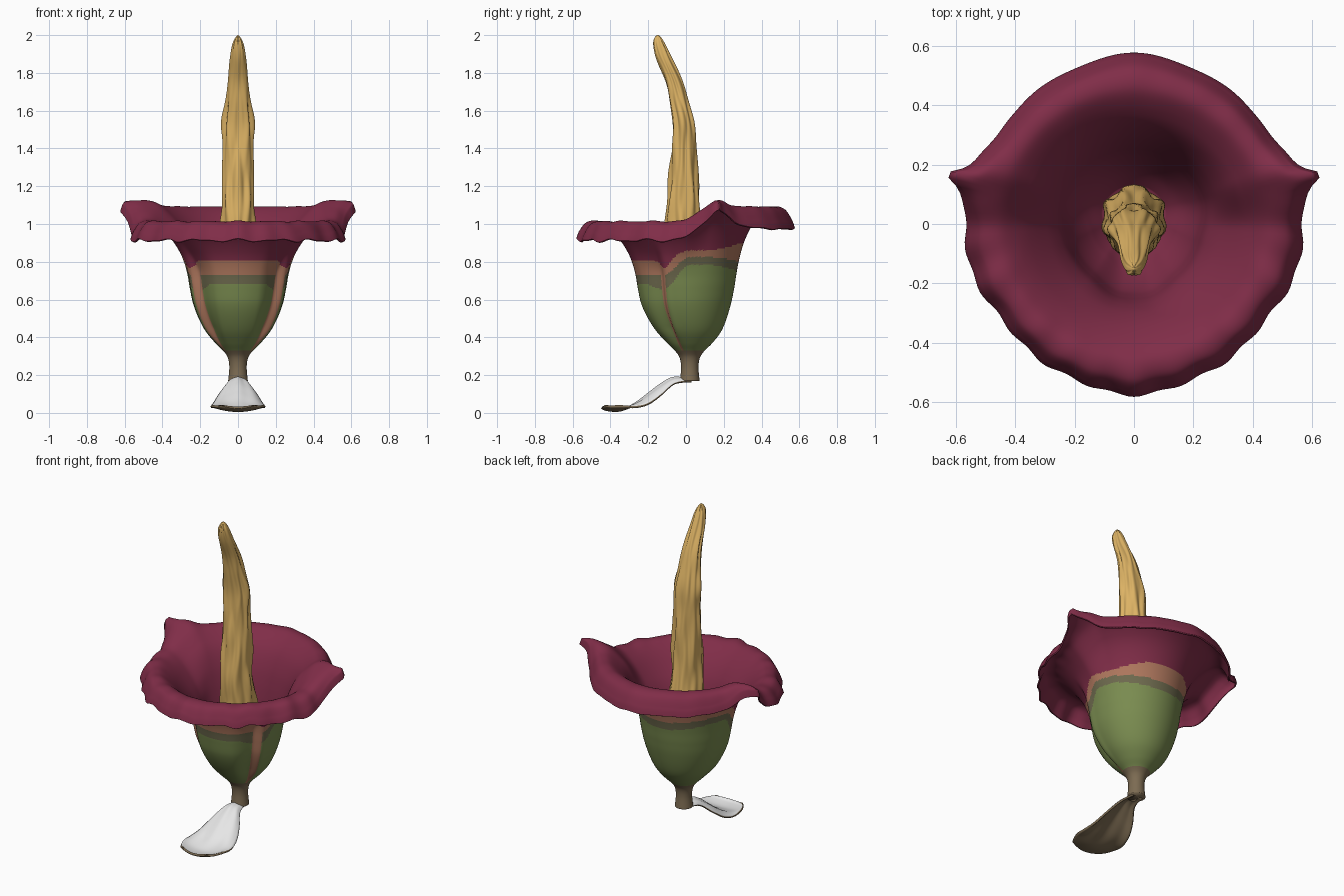
import bpy, math

if "Cube" in bpy.data.objects:
    bpy.data.objects.remove(bpy.data.objects["Cube"])

N = 180


def material(name, r, g, b):
    m = bpy.data.materials.new(name)
    lin = [((c / 255 + 0.055) / 1.055) ** 2.4 for c in (r, g, b)]
    m.diffuse_color = (*lin, 1)
    m.use_nodes = True
    m.node_tree.nodes["Principled BSDF"].inputs["Base Color"].default_value = m.diffuse_color
    return m


MAROON = material("maroon", 128, 45, 72)
GREEN = material("leaf green", 122, 140, 80)
PINK = material("dusty pink", 176, 120, 94)
BAND = material("olive brown", 110, 106, 78)
STEM = material("stem brown", 124, 107, 82)
GOLD = material("golden tan", 220, 178, 100)
WHITE = material("white", 230, 230, 230)


def smooth(a, b, x):
    t = min(1, max(0, (x - a) / (b - a)))
    return t * t * (3 - 2 * t)


def spline(pts, steps):
    """Smooth curve through points of any dimension."""
    out = []
    p = [pts[0]] + list(pts) + [pts[-1]]
    for i in range(1, len(p) - 2):
        a, b, c, d = p[i - 1:i + 3]
        for s in range(steps):
            t = s / steps
            out.append(tuple(0.5 * (2 * y + (z - x) * t + (2 * x - 5 * y + 4 * z - w) * t * t
                                    + (3 * y - x - 3 * z + w) * t ** 3)
                             for x, y, z, w in zip(a, b, c, d)))
    return out + [tuple(pts[-1])]


def make(name, verts, faces, mats, rule=None):
    me = bpy.data.meshes.new(name)
    me.from_pydata(verts, [], faces)
    for m in mats:
        me.materials.append(m)
    for p in me.polygons:
        p.use_smooth = True
        if rule:
            p.material_index = rule(p)
    ob = bpy.data.objects.new(name, me)
    bpy.context.collection.objects.link(ob)
    return ob


def loft(name, rings, mats, rule=None):
    n = len(rings[0])
    verts = [v for ring in rings for v in ring]
    faces = [(i * n + j, i * n + (j + 1) % n, (i + 1) * n + (j + 1) % n, (i + 1) * n + j)
             for i in range(len(rings) - 1) for j in range(n)]
    faces.append(tuple(reversed(range(n))))
    faces.append(tuple(range(len(verts) - n, len(verts))))
    return make(name, verts, faces, mats, rule)


# Flower cup with stem and curled rim: outer skin up, inner skin down
outer = spline([(.052, .17), (.046, .24), (.053, .29), (.075, .325), (.12, .37), (.17, .43),
                (.208, .5), (.238, .58), (.255, .66), (.267, .73), (.283, .79), (.308, .85),
                (.35, .915), (.405, .972), (.46, 1.003), (.515, .995), (.55, .95), (.566, .91)], 10)
inner = []
for i in range(len(outer) - 1, 0, -1):
    a, b = outer[i - 1], outer[min(i + 1, len(outer) - 1)]
    dr, dz = b[0] - a[0], b[1] - a[1]
    k = 0.01 / math.hypot(dr, dz)
    if outer[i][1] > .36:
        inner.append((outer[i][0] - dz * k, outer[i][1] + dr * k))


def backness(phi):
    return smooth(-.05, .4, -math.cos(phi))


def cup_point(r, z, phi, inside):
    deg = abs(math.degrees(math.atan2(math.sin(phi), math.cos(phi))))   # 0 front, 180 back
    w = min(1, max(0, (r - .38) / .18)) ** 1.5
    shift = 0.02 * (1 - smooth(.35, .6, z))
    z2 = z + .08 * backness(phi) * smooth(.68, .95, z) - .015 * w * w * smooth(110, 150, deg)
    # the front lobe is tucked behind the back lobe at a seam on each side
    body = smooth(.32, .46, z) * (1 - smooth(.74, .93, z))
    if inside:
        r2 = r - .024 * body * smooth(10, 40, deg) * (1 - smooth(75, 110, deg))
    else:
        tuck = smooth(25, 57, deg) * (1 - smooth(57, 66, deg))
        r2 = r + body * (.008 * math.exp(-((deg - 70) / 7) ** 2) - .028 * tuck)
    # slightly squared outline and wavy edge
    r2 -= w * .022 * math.sin(2 * phi) ** 2
    r2 += w * (.004 * math.cos(10 * phi) - .003 + .005 * math.cos(22 * phi) * (1 - smooth(100, 140, deg)))
    z2 += w * (.006 * math.cos(16 * phi) + .004 * math.cos(26 * phi)) * (1 - .6 * smooth(110, 140, deg))
    # pointed upturned side tips
    d = abs(deg - 105)
    r2 += w * w * .095 * math.exp(-(d / 3.4) ** 1.2)
    z2 += w * (.062 * math.exp(-(d / 13) ** 2) + .055 * w * w * math.exp(-(d / 3.6) ** 1.2))
    return (r2 * math.sin(phi), shift - r2 * math.cos(phi), z2)


rings = [[cup_point(r, z, 2 * math.pi * j / N, k >= len(outer)) for j in range(N)]
         for k, (r, z) in enumerate(outer + inner)]
outer_faces = (len(outer) - 1) * N


def cup_colour(p):
    x, y, z = p.center
    if p.index >= outer_faces:
        return 4 if p.index == outer_faces + len(inner) * N else 0
    if z < .33:
        return 4
    deg = math.degrees(math.atan2(abs(x), -y + 0.02 * (1 - smooth(.35, .6, z))))
    side = smooth(64, 95, deg)
    back = smooth(110, 170, deg)
    dip = .045 * math.exp(-((deg - 66) / 9) ** 2)
    if z > .81 + .05 * side + .04 * back - dip:
        return 0
    if z > .73 + .095 * side - .02 * back:
        return 2
    if 56 < deg < 66.5:
        return 2
    if z > .685 + .10 * side - .03 * back - .03 * smooth(30, 55, deg) * (1 - side):
        return 3
    return 1


loft("flower_cup", rings, [MAROON, GREEN, PINK, BAND, STEM], cup_colour)

# Central spike: z, centre y, half width x, half depth y
spike = spline([(.37, .015, .07, .07), (.55, .015, .105, .11), (.8, .008, .1, .108),
                (1.0, -.014, .087, .096), (1.2, -.012, .084, .08), (1.4, -.012, .078, .068),
                (1.53, -.014, .083, .06), (1.65, -.038, .066, .053), (1.76, -.066, .053, .047),
                (1.88, -.118, .041, .043), (1.95, -.142, .03, .034), (1.985, -.149, .015, .02),
                (2.0, -.15, .003, .004)], 9)
rings = []
for z, cy, wx, wy in spike:
    ring = []
    for j in range(96):
        a = 2 * math.pi * j / 96
        s = 1 + .06 * math.cos(6 * a) * math.sin(11 * z + .5) + .05 * math.cos(9 * a) \
            + .04 * math.cos(4 * a) * math.sin(21 * z) + .03 * math.cos(13 * a) * math.sin(15 * z)
        s -= .16 * smooth(1.15, 1.45, z) * math.exp(-(math.sin(a / 2) / .1) ** 2)   # front groove
        ring.append((wx * s * math.sin(a), cy - wy * s * math.cos(a), z))
    rings.append(ring)
loft("central_spike", rings, [GOLD])

# Drooping leaf at the foot: y, z, half width, edge drop
path = spline([(.03, .182, .038, .01), (-.06, .19, .058, .03), (-.13, .157, .102, .054),
               (-.2, .105, .132, .05), (-.27, .053, .145, .014), (-.35, .019, .137, -.022),
               (-.42, .022, .112, -.018), (-.443, .034, .08, -.008)], 6)
M = 24
verts, faces = [], []
for y, z, w, drop in path:
    for j in range(M + 1):
        v = 2 * j / M - 1
        verts.append((w * v, y + .02 * v * v * (1 - smooth(-.44, -.3, y)),
                      z - drop * v * v + .003 * math.cos(9 * v) * (1 - smooth(-.1, .0, y))
                      * smooth(-.35, -.25, y)))
for i in range(len(path) - 1):
    for j in range(M):
        k = i * (M + 1) + j
        faces.append((k, k + M + 1, k + M + 2, k + 1))
leaf = make("foot_leaf", verts, faces, [WHITE, STEM])
mod = leaf.modifiers.new("thickness", 'SOLIDIFY')
mod.thickness = 0.012
mod.offset = -1
mod.material_offset = 1
mod.material_offset_rim = 1
